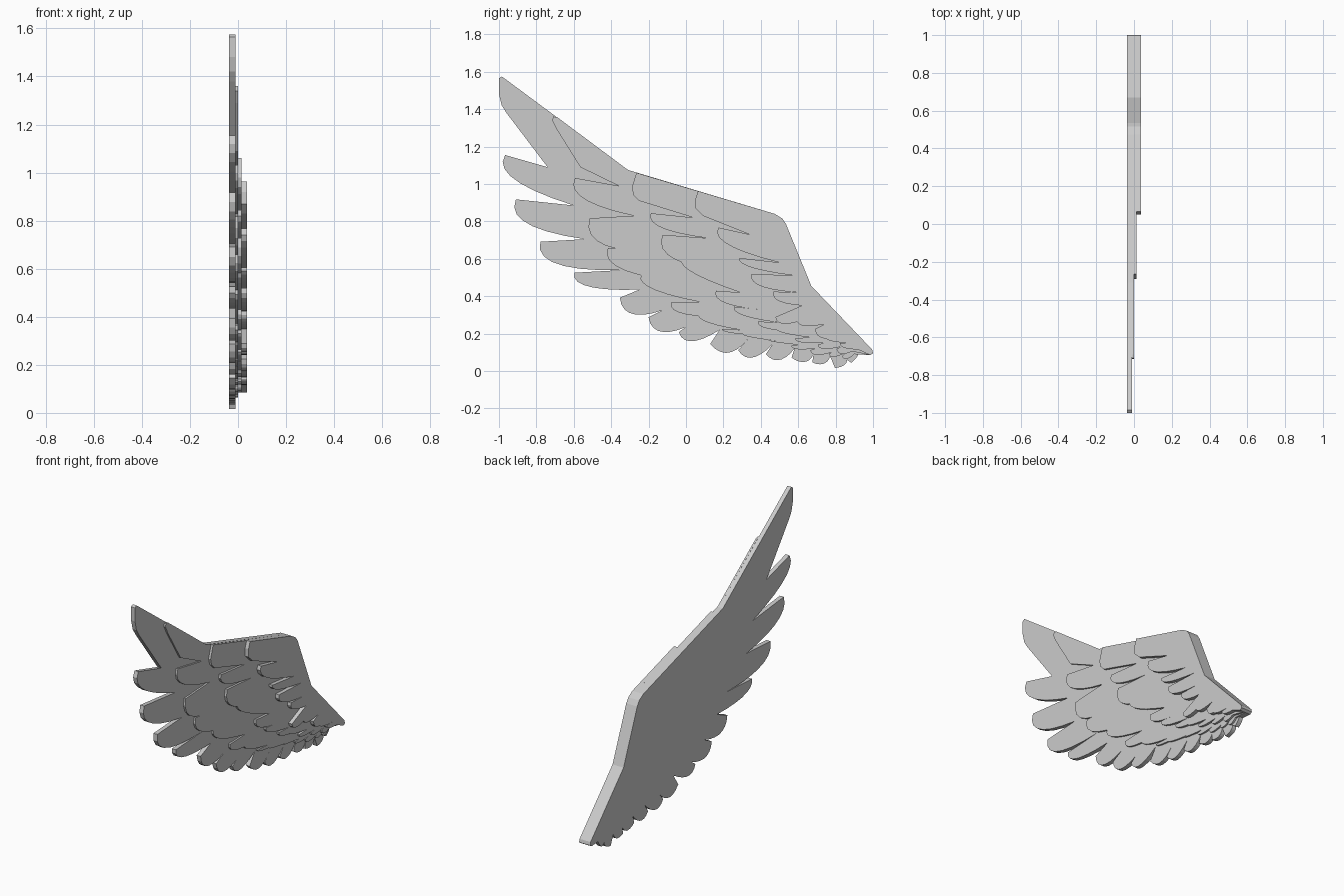
import bpy, bmesh
from mathutils import Vector as V

# Shared leading edge, from the wing root up to the wing tip (y, z)
LEADING = [(0.985, 0.085), (1.0, 0.095), (0.995, 0.115), (0.67, 0.455), (0.535, 0.785),
           (0.515, 0.815), (0.475, 0.84), (-0.31, 1.075)]


def feather(notch, tip, nxt, steps=7):
    """Straight upper edge to the tip, then a rounded lower edge to the next notch."""
    a, t, b = V(notch), V(tip), V(nxt)
    d = (t - a).normalized()
    n = V((-d.y, d.x))
    w, l = (b - t).dot(n), -(b - t).dot(d)
    s = t - d * abs(w) * 0.12
    p1 = t + d * abs(w) * 0.08 + n * w * 0.6
    p2 = t + n * w * 0.95 - d * l * 0.3
    pts = []
    for i in range(steps + 1):
        u = i / steps
        v = 1 - u
        pts.append(s * v**3 + p1 * 3 * v * v * u + p2 * 3 * v * u * u + b * u**3)
    return pts


def layer(name, x0, x1, lead_count, first, feathers):
    """Slab: leading edge, first long feather (ends in a notch), then tip/notch pairs."""
    pts = [V(p) for p in LEADING[:lead_count] + first]
    notch = first[-1]
    for ty, tz, ny, nz in feathers:
        pts += feather(notch, (ty, tz), (ny, nz))
        notch = (ny, nz)
    bm = bmesh.new()
    face = bm.faces.new([bm.verts.new((x0, p.x, p.y)) for p in pts])
    res = bmesh.ops.extrude_face_region(bm, geom=[face], use_keep_orig=True)
    for v in res["geom"]:
        if isinstance(v, bmesh.types.BMVert):
            v.co.x = x1
    bmesh.ops.triangulate(bm, faces=[f for f in bm.faces if len(f.verts) > 4])
    bmesh.ops.recalc_face_normals(bm, faces=bm.faces)
    me = bpy.data.meshes.new(name)
    bm.to_mesh(me)
    bm.free()
    bpy.context.collection.objects.link(bpy.data.objects.new(name, me))


# Longest flight feathers, at the back
layer("primary_feathers", -0.038, -0.011, 8,
      [(-0.985, 1.575), (-1.0, 1.565), (-1.0, 1.48), (-0.985, 1.42), (-0.96, 1.38), (-0.74, 1.09)],
      [(-.985, 1.16, -.60, .885), (-.93, .92, -.54, .705), (-.80, .69, -.335, .54),
       (-.61, .525, -.25, .435), (-.37, .385, -.125, .325), (-.215, .28, 0, .235),
       (-.05, .20, .18, .22), (.12, .13, .33, .17), (.27, .10, .46, .14),
       (.42, .08, .58, .12), (.56, .06, .68, .085), (.675, .035, .77, .08),
       (.80, .008, .86, .06), (.89, .04, .92, .09)])

# Second row
layer("secondary_feathers", -0.011, 0.0, 8,
      [(-0.69, 1.358), (-0.71, 1.36), (-0.715, 1.34), (-0.69, 1.29), (-0.565, 1.09), (-0.36, 0.99)],
      [(-.61, 1.035, -.28, .83), (-.54, .815, -.19, .64), (-.435, .66, -.05, .48),
       (-.25, .515, .07, .37), (-.09, .365, .2, .29), (.06, .31, .29, .22),
       (.19, .225, .39, .19), (.30, .20, .49, .16), (.44, .165, .6, .14),
       (.56, .135, .69, .12), (.66, .11, .78, .1), (.76, .09, .85, .095),
       (.83, .075, .9, .09)])

# Third row
layer("covert_feathers", 0.0, 0.014, 7,
      [(-0.265, 1.06), (-0.29, 0.98), (-0.28, 0.94), (-0.25, 0.91), (0.04, 0.82)],
      [(-.2, .845, .12, .71), (-.145, .73, .17, .54), (-.03, .605, .29, .42),
       (.15, .43, .38, .33), (.25, .345, .49, .26), (.38, .265, .57, .21),
       (.49, .22, .66, .18), (.58, .175, .74, .15), (.7, .14, .83, .13),
       (.8, .115, .89, .105)])

# Short top row
layer("top_feathers", 0.014, 0.038, 7,
      [(0.065, 0.962), (0.05, 0.92), (0.05, 0.87), (0.09, 0.83), (0.34, 0.73)],
      [(.16, .77, .5, .58), (.28, .605, .58, .51), (.34, .52, .6, .42),
       (.46, .425, .62, .35), (.47, .285, .66, .285), (.59, .27, .74, .25),
       (.68, .22, .81, .19), (.74, .19, .88, .15), (.82, .15, .92, .115)])
